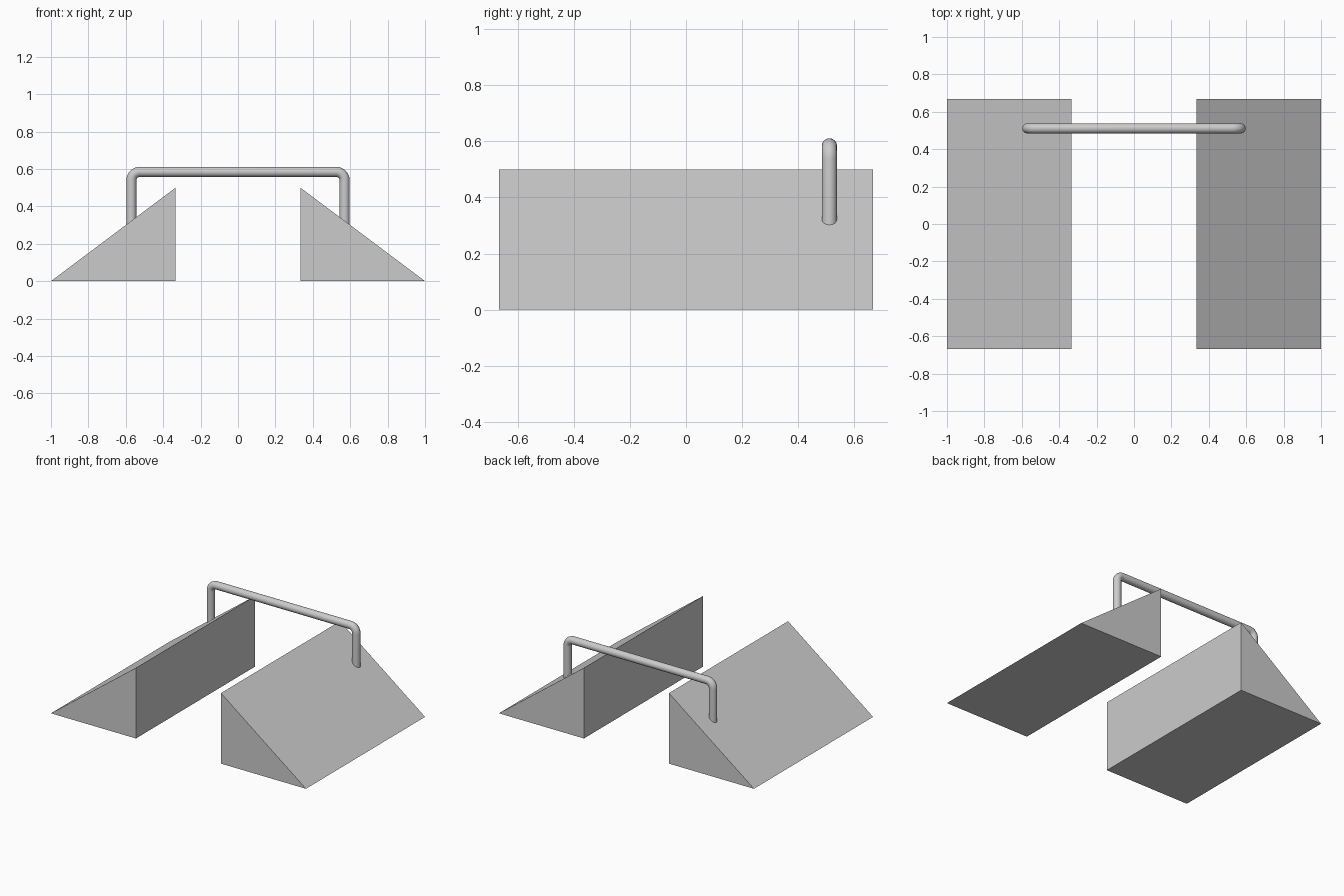
import bpy, bmesh
from math import sin, cos, pi

if "Cube" in bpy.data.objects:
    bpy.data.objects.remove(bpy.data.objects["Cube"])


def wedge(name, s):
    # triangular profile in xz, extruded along y
    bm = bmesh.new()
    profile = [(s, 0), (s / 3, 0), (s / 3, 0.5)]
    face = bm.faces.new([bm.verts.new((x, -0.667, z)) for x, z in profile])
    ext = bmesh.ops.extrude_face_region(bm, geom=[face])
    verts = [g for g in ext["geom"] if isinstance(g, bmesh.types.BMVert)]
    bmesh.ops.translate(bm, verts=verts, vec=(0, 1.334, 0))
    bmesh.ops.recalc_face_normals(bm, faces=bm.faces)
    me = bpy.data.meshes.new(name)
    bm.to_mesh(me)
    bm.free()
    bpy.context.collection.objects.link(bpy.data.objects.new(name, me))


# Two ramps, sloping outwards
wedge("left_ramp", -1)
wedge("right_ramp", 1)

# Bent tube handle joining the slopes, with rounded corners
X, Y, TOP, BASE, R, BEND = 0.57, 0.511, 0.584, 0.30, 0.027, 0.045
half = [(X, BASE)]
for i in range(9):
    a = i / 8 * pi / 2
    half.append((X - BEND + BEND * cos(a), TOP - BEND + BEND * sin(a)))
path = half + [(-x, z) for x, z in reversed(half)]

curve = bpy.data.curves.new("handle", "CURVE")
curve.dimensions = "3D"
curve.bevel_depth = R
curve.bevel_resolution = 6
curve.use_fill_caps = True
spline = curve.splines.new("POLY")
spline.points.add(len(path) - 1)
for p, (x, z) in zip(spline.points, path):
    p.co = (x, Y, z, 1)
handle = bpy.data.objects.new("handle", curve)
bpy.context.collection.objects.link(handle)

# Make the tube a smooth-shaded mesh
bpy.context.view_layer.objects.active = handle
handle.select_set(True)
bpy.ops.object.convert(target="MESH")
bpy.ops.object.shade_smooth_by_angle()
